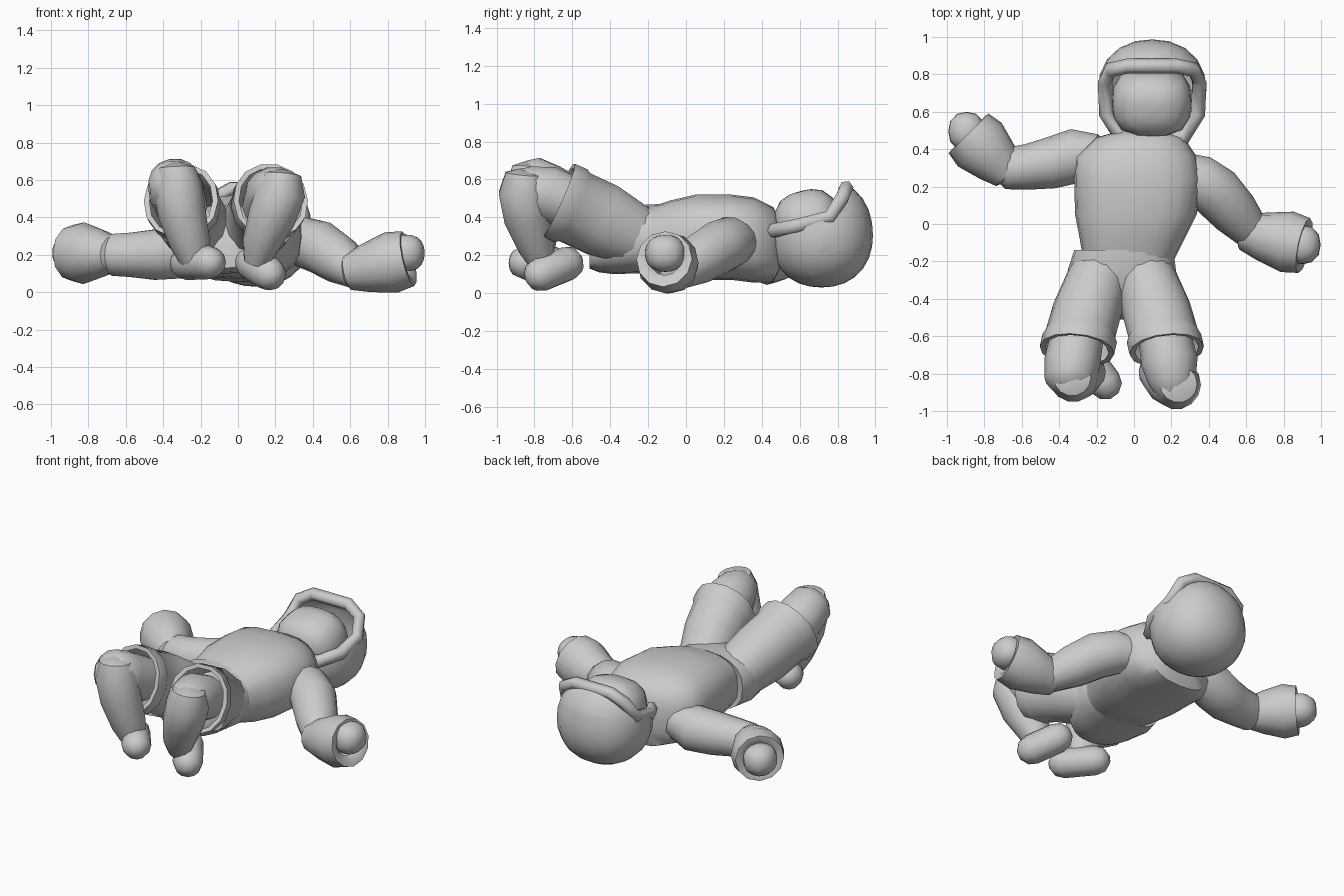
import bpy, bmesh, math
from mathutils import Vector, Matrix

if "Cube" in bpy.data.objects:
    bpy.data.objects.remove(bpy.data.objects["Cube"])


def finish(name, bm, angle=45):
    bmesh.ops.recalc_face_normals(bm, faces=bm.faces)
    me = bpy.data.meshes.new(name)
    bm.to_mesh(me)
    bm.free()
    ob = bpy.data.objects.new(name, me)
    bpy.context.collection.objects.link(ob)
    bpy.ops.object.select_all(action='DESELECT')
    ob.select_set(True)
    bpy.context.view_layer.objects.active = ob
    bpy.ops.object.shade_smooth_by_angle(angle=math.radians(angle))
    return ob


def power(v, e):
    return math.copysign(abs(v) ** e, v)


def loft(name, rings, sides=14, exponent=2.0, caps=True, axis=None):
    """Skin rings of (x, y, z, radius[, second radius]) along their path."""
    bm = bmesh.new()
    pts = [Vector(r[:3]) for r in rings]
    main = (pts[-1] - pts[0]).normalized() if axis is None else Vector(axis).normalized()
    ref = Vector((0, 0, 1)) if abs(main.z) < 0.75 else Vector((0, 1, 0))
    loops = []
    for i, r in enumerate(rings):
        t = main
        if axis is None:
            t = (pts[min(i + 1, len(pts) - 1)] - pts[max(i - 1, 0)]).normalized()
        u = t.cross(ref).normalized()
        v = u.cross(t)
        loop = []
        for k in range(sides):
            a = 2 * math.pi * k / sides
            c, s = power(math.cos(a), 2 / exponent), power(math.sin(a), 2 / exponent)
            loop.append(bm.verts.new(pts[i] + u * (r[3] * c) + v * (r[-1] * s)))
        loops.append(loop)
    for a, b in zip(loops, loops[1:]):
        for k in range(sides):
            n = (k + 1) % sides
            bm.faces.new((a[k], a[n], b[n], b[k]))
    if caps:
        bm.faces.new(loops[0])
        bm.faces.new(loops[-1])
    return finish(name, bm)


def blob(name, loc, radii, exponent=2.0, rot=None, segs=16):
    bm = bmesh.new()
    bmesh.ops.create_uvsphere(bm, u_segments=segs, v_segments=10, radius=1)
    e = exponent
    for v in bm.verts:
        n = sum(abs(c) ** e for c in v.co) ** (1 / e)
        v.co = Vector(v.co[i] / n * radii[i] for i in range(3))
    m = Matrix.Translation(loc) @ (rot or Matrix.Identity(4))
    bm.transform(m)
    return finish(name, bm)


# torso
loft("torso", [(.05, .5, .26, .12, .12), (.03, .46, .255, .24, .2),
               (.01, .36, .28, .325, .225), (.02, .24, .295, .34, .225),
               (.01, .05, .295, .325, .225), (-.01, -.08, .285, .28, .205),
               (-.03, -.2, .28, .24, .17)], 20, 2.6, axis=(0, -1, 0))

# shorts: pelvis and two flared legs with cuffs
loft("pelvis", [(-.045, -.15, .285, .24, .165), (-.055, -.14, .285, .265, .185),
                (-.065, -.25, .285, .29, .18), (-.065, -.38, .27, .25, .17),
                (-.065, -.46, .24, .2, .13), (-.065, -.51, .2, .12, .07)],
     20, 2.5, axis=(0, -1, 0))
for side, s in (("right", 1), ("left", -1)):
    cx = -.065
    loft("shorts_leg_" + side,
         [(cx + s * .12, -.26, .3, .165), (cx + s * .18, -.44, .385, .185, .2),
          (cx + s * .222, -.59, .455, .187, .2), (cx + s * .225, -.61, .462, .2, .215),
          (cx + s * .24, -.675, .49, .2, .215), (cx + s * .24, -.672, .488, .17, .19)],
         14, 2.1, False, axis=(s * .1, -.9, .4))

# thighs
loft("thigh_right", [(.16, -.58, .46, .14), (.19, -.74, .525, .152), (.205, -.85, .55, .125),
                     (.21, -.92, .57, .085), (.21, -.95, .58, .03)])
loft("thigh_left", [(-.3, -.58, .46, .14), (-.33, -.74, .54, .15), (-.345, -.84, .6, .135),
                    (-.35, -.88, .625, .09), (-.35, -.9, .635, .03)])

# shins
loft("shin_right", [(.24, -.85, .65, .03), (.238, -.855, .63, .1), (.23, -.86, .54, .132),
                    (.18, -.835, .4, .128), (.12, -.79, .25, .1), (.1, -.76, .16, .07)])
loft("shin_left", [(-.33, -.81, .69, .03), (-.33, -.82, .665, .1), (-.325, -.82, .57, .132),
                   (-.3, -.81, .42, .128), (-.255, -.79, .26, .108), (-.23, -.78, .17, .08)])


# feet: capsules between two points
def foot(name, a, b, r):
    a, b = Vector(a), Vector(b)
    d = (b - a).normalized()
    spec = [(a - d * r * .95, .3), (a - d * r * .6, .8), (a, 1), (b, 1),
            (b + d * r * .6, .8), (b + d * r * .95, .3)]
    loft(name, [(*p, r * s) for p, s in spec], 12)


foot("foot_right", (.165, -.765, .1), (.075, -.63, .155), .092)
foot("foot_left", (-.155, -.85, .16), (-.275, -.69, .155), .09)

# upper arms
loft("upper_arm_right", [(.24, .29, .27, .1), (.34, .24, .27, .135), (.44, .17, .24, .142),
                         (.54, .06, .175, .13), (.63, -.04, .12, .1), (.69, -.09, .12, .06)])
loft("upper_arm_left", [(-.18, .38, .24, .1), (-.31, .365, .215, .145), (-.45, .325, .2, .137),
                        (-.57, .305, .2, .122), (-.67, .3, .2, .115), (-.74, .33, .2, .07)])


# flared sleeves with hands in the open ends
def sleeve(side, a, b, hand):
    a, b = Vector(a), Vector(b)
    prof = [(-.06, .05), (0, .095), (.3, .13), (.72, .165), (1, .15), (.99, .11), (.9, .08)]
    rings = [(*a.lerp(b, t), r) for t, r in prof]
    loft("sleeve_" + side, rings, 12, 2.0, False, axis=b - a)
    blob("hand_" + side, hand, (.098, .105, .098), 2.3, segs=12)


sleeve("right", (.585, -.045, .105), (.91, -.115, .18), (.9, -.11, .21))
sleeve("left", (-.67, .27, .205), (-.885, .485, .21), (-.895, .495, .21))

# face
blob("face", (.095, .655, .335), (.212, .178, .21), 2.8, Matrix.Rotation(.25, 4, 'X'))

# hood: sphere shell cut along the two planes of the face opening
bm = bmesh.new()
bmesh.ops.create_uvsphere(bm, u_segments=20, v_segments=14, radius=1)
for v in bm.verts:
    n = sum(abs(c) ** 2.2 for c in v.co) ** (1 / 2.2)
    zr = .3 if v.co.z > 0 else .275
    v.co = Vector((.097 + v.co.x / n * .29, .715 + v.co.y / n * .272, .305 + v.co.z / n * zr))
side_plane = (Vector((0, .76, .39)), Vector((0, -.17, 1)).normalized())
brow_plane = (Vector((0, .78, .4)), Vector((0, -.93, .37)).normalized())
for co, no in (side_plane, brow_plane):
    bmesh.ops.bisect_plane(bm, geom=bm.verts[:] + bm.edges[:] + bm.faces[:],
                           plane_co=co, plane_no=no)
cut = [f for f in bm.faces if all((f.calc_center_median() - co).dot(no) > 0
                                  for co, no in (side_plane, brow_plane))]
bmesh.ops.delete(bm, geom=cut, context='FACES')
finish("hood", bm)

# hood rim: mirrored closed path with a rounded section
half = [(0, .45, .325), (.17, .465, .33), (.245, .59, .355), (.252, .76, .4),
        (.222, .825, .505), (.13, .845, .555)]
path = [(.097 + x, y, z) for x, y, z in half]
path += [(.097 - x, y, z) for x, y, z in half[:0:-1]]
cv = bpy.data.curves.new("hood_rim_path", 'CURVE')
cv.dimensions = '3D'
cv.bevel_depth = .04
cv.bevel_resolution = 1
sp = cv.splines.new('POLY')
sp.points.add(len(path) - 1)
for p, co in zip(sp.points, path):
    p.co = (*co, 1)
sp.use_cyclic_u = True
bpy.context.collection.objects.link(bpy.data.objects.new("hood_rim", cv))
